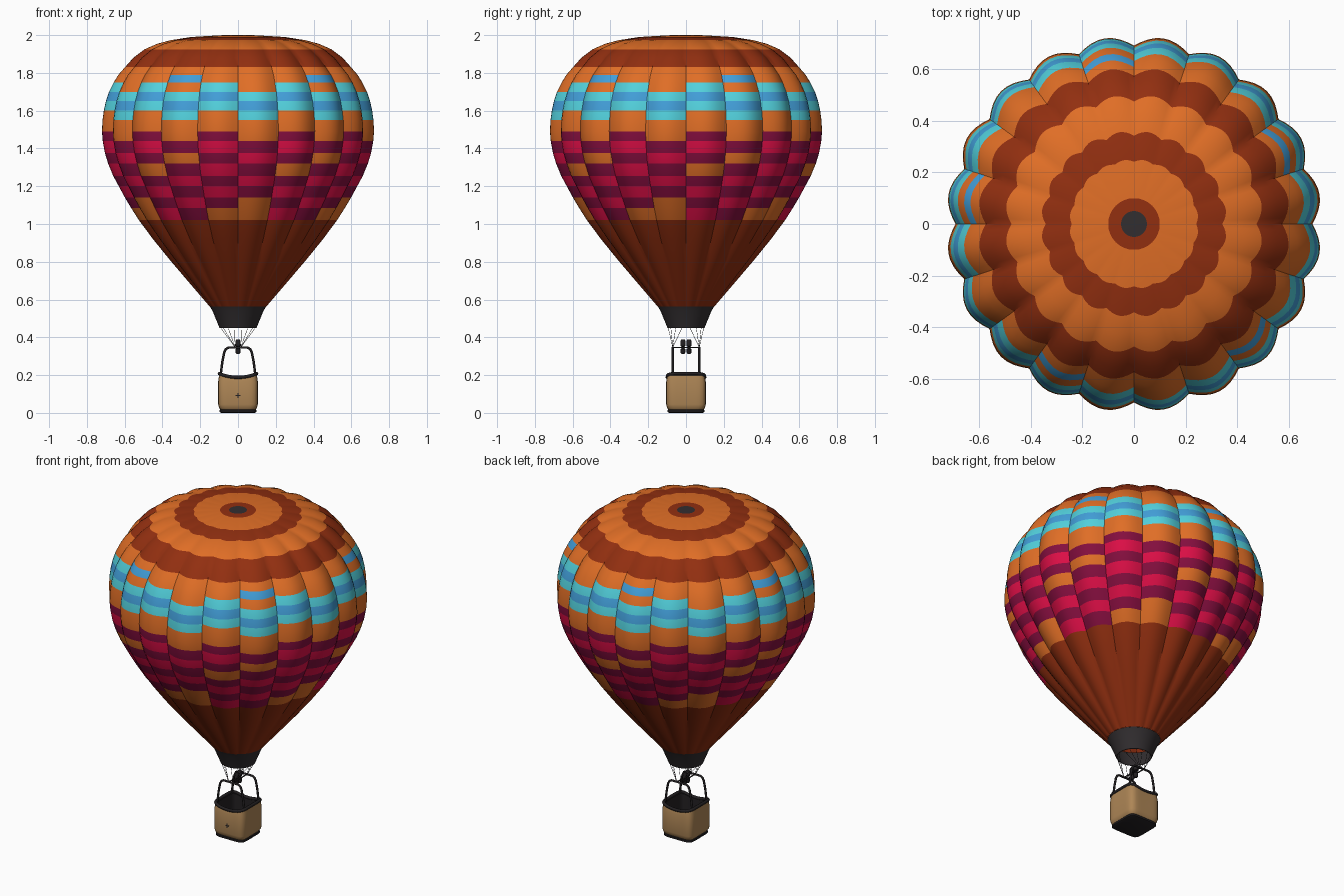
import bpy, bmesh, math
from math import sin, cos, pi
from mathutils import Vector

cube = bpy.data.objects.get("Cube")
if cube:
    bpy.data.objects.remove(cube, do_unlink=True)


def material(name, *srgb):
    lin = [((c / 255 + 0.055) / 1.055) ** 2.4 for c in srgb] + [1]
    m = bpy.data.materials.new(name)
    m.use_nodes = True
    m.diffuse_color = lin
    m.node_tree.nodes["Principled BSDF"].inputs["Base Color"].default_value = lin
    return m


ORANGE = material("orange fabric", 224, 110, 38)
RUST = material("rust fabric", 146, 47, 16)
CYAN = material("cyan fabric", 82, 208, 220)
BLUE = material("blue fabric", 66, 158, 216)
CRIMSON = material("crimson fabric", 220, 14, 70)
MAROON = material("maroon fabric", 132, 14, 62)
CHARCOAL = material("charcoal", 50, 46, 48)
BLACK = material("black trim", 34, 31, 33)
WICKER = material("tan wicker", 174, 134, 86)


def loft(name, rings, mats, pick, cap_start=False, cap_end=False):
    """Join closed rings of points; pick(row, column) gives the material index."""
    bm = bmesh.new()
    loops = [[bm.verts.new(p) for p in ring] for ring in rings]
    n = len(loops[0])
    for i, (a, b) in enumerate(zip(loops, loops[1:])):
        for j in range(n):
            k = (j + 1) % n
            bm.faces.new((a[j], b[j], b[k], a[k])).material_index = pick(i, j)
    if cap_start:
        bm.faces.new(loops[0]).material_index = pick(0, 0)
    if cap_end:
        bm.faces.new(loops[-1]).material_index = pick(len(rings) - 2, 0)
    bmesh.ops.recalc_face_normals(bm, faces=bm.faces)
    me = bpy.data.meshes.new(name)
    bm.to_mesh(me)
    bm.free()
    for m in mats:
        me.materials.append(m)
    ob = bpy.data.objects.new(name, me)
    bpy.context.collection.objects.link(ob)
    bpy.ops.object.select_all(action="DESELECT")
    ob.select_set(True)
    bpy.context.view_layer.objects.active = ob
    bpy.ops.object.shade_smooth_by_angle(angle=math.radians(40))
    return ob


def tube(name, paths, radius, mat, closed=False):
    """Round tubes along point paths."""
    cu = bpy.data.curves.new(name, "CURVE")
    cu.dimensions = "3D"
    cu.bevel_depth = radius
    cu.bevel_resolution = 2
    cu.use_fill_caps = True
    for path in paths:
        sp = cu.splines.new("POLY")
        sp.points.add(len(path) - 1)
        for pt, co in zip(sp.points, path):
            pt.co = (*co, 1)
        sp.use_cyclic_u = closed
        sp.use_smooth = True
    cu.materials.append(mat)
    ob = bpy.data.objects.new(name, cu)
    bpy.context.collection.objects.link(ob)
    return ob


def circle(r, z, n=40, x=0, y=0):
    return [(x + r * cos(2 * pi * i / n), y + r * sin(2 * pi * i / n), z) for i in range(n)]


# Envelope: twenty bulging gores, coloured by band and by a repeat of four gores
GORES, STEPS = 20, 8
profile = [(.05, 2), (.1, 1.999), (.25, 1.99), (.36, 1.973), (.43, 1.955), (.5, 1.925),
           (.56, 1.88), (.605, 1.83), (.64, 1.79), (.665, 1.75), (.69, 1.7), (.707, 1.65),
           (.718, 1.6), (.725, 1.55), (.728, 1.49), (.724, 1.44), (.712, 1.375),
           (.695, 1.32), (.668, 1.255), (.638, 1.2), (.605, 1.14), (.572, 1.085),
           (.53, 1.02), (.455, .92), (.365, .81), (.27, .7), (.15, .562)]
fabrics = [ORANGE, RUST, CYAN, BLUE, CRIMSON, MAROON]
columns = ["ocbcoo" + "mrmomrmr",
           "bocbco" + "omomrmrm",
           "ocbcoo" + "mrmrmrmo",
           "oocbco" + "omrmrmoo"]
CROWN, SKIRT = "doroorro".replace("r", "d"), "dddd"


def gore_colour(row, col):
    bands = CROWN + columns[(col // STEPS) % 4] + SKIRT
    return "odcbrm".index(bands[row])


def gore_ring(r, z):
    depth = 0.05 * min(1, max(0, (r - .08) / .25))
    ring = []
    for i in range(GORES * STEPS):
        a = 2 * pi * i / (GORES * STEPS)
        rr = r * (1 - depth * (1 - abs(sin(a * GORES / 2))))
        ring.append((rr * cos(a), rr * sin(a), z))
    return ring


loft("envelope", [gore_ring(r, z) for r, z in profile], fabrics, gore_colour)
loft("crown_vent", [circle(.02, 2), circle(.052, 1.9995)], [CHARCOAL],
     lambda i, j: 0, cap_start=True)

# Scoop at the mouth
loft("scoop", [circle(.148, .562), circle(.135, .54), circle(.098, .45), circle(.094, .45),
               circle(.13, .54), circle(.143, .562)], [CHARCOAL], lambda i, j: 0)


# Basket: rounded square rings with a saddle-shaped top
def square(h, z, saddle=False, n=48):
    pts = []
    for i in range(n):
        a = 2 * pi * (i + .5) / n
        k = (abs(cos(a)) ** 7 + abs(sin(a)) ** 7) ** (-1 / 7)
        x, y = h * k * cos(a), h * k * sin(a)
        pts.append((x, y, z + (2.0 * x * x if saddle else 0)))
    return pts


loft("basket_base", [square(.088, 0), square(.097, .004), square(.097, .014),
                     square(.09, .022)], [BLACK], lambda i, j: 0, cap_start=True)
loft("basket", [square(.092, .016), square(.1, .026), square(.105, .045), square(.105, .165),
                square(.1, .182, True), square(.092, .182, True), square(.09, .03)],
     [WICKER, BLACK], lambda i, j: int(i > 3), cap_end=True)
tube("basket_rim", [square(.099, .188, True)], .009, BLACK, closed=True)

# Small cross plate on the front
for nm, w, h in (("front_mark_bar", .012, .003), ("front_mark_post", .003, .014)):
    bpy.ops.mesh.primitive_cube_add(size=1, location=(0, -.105, .092))
    ob = bpy.context.object
    ob.name = nm
    ob.scale = (w * 2, .004, h * 2)
    ob.data.materials.append(BLACK)


# Frame: two arches with joining bars
def arch(y):
    half = [(.092, y, .2), (.083, y, .27), (.073, y, .32), (.064, y, .338), (.05, y, .346)]
    return half + [(-x, yy, z) for x, yy, z in reversed(half)]


tube("frame_arches", [arch(-.07), arch(.07)], .0065, BLACK)
tube("frame_crossbars", [[(x, -.075, .346), (x, .075, .346)] for x in (-.012, .012)],
     .0035, BLACK)

# Twin burners
for s, side in ((-1, "front"), (1, "back")):
    y = s * .016
    rings = [circle(r, z, 16, 0, y) for r, z in
             ((.008, .312), (.013, .32), (.013, .338), (.008, .343), (.008, .35),
              (.014, .355), (.014, .38), (.009, .388))]
    loft(side + "_burner", rings, [BLACK], lambda i, j: 0, True, True)

# Suspension ropes
ropes = []
for i in range(16):
    a = 2 * pi * (i + .5) / 16
    top = Vector((.097 * cos(a), .097 * sin(a), .455))
    end = Vector((math.copysign(.015, top.x), math.copysign(.07, top.y), .347))
    ropes.append([top, end])
tube("ropes", ropes, .0011, BLACK)
